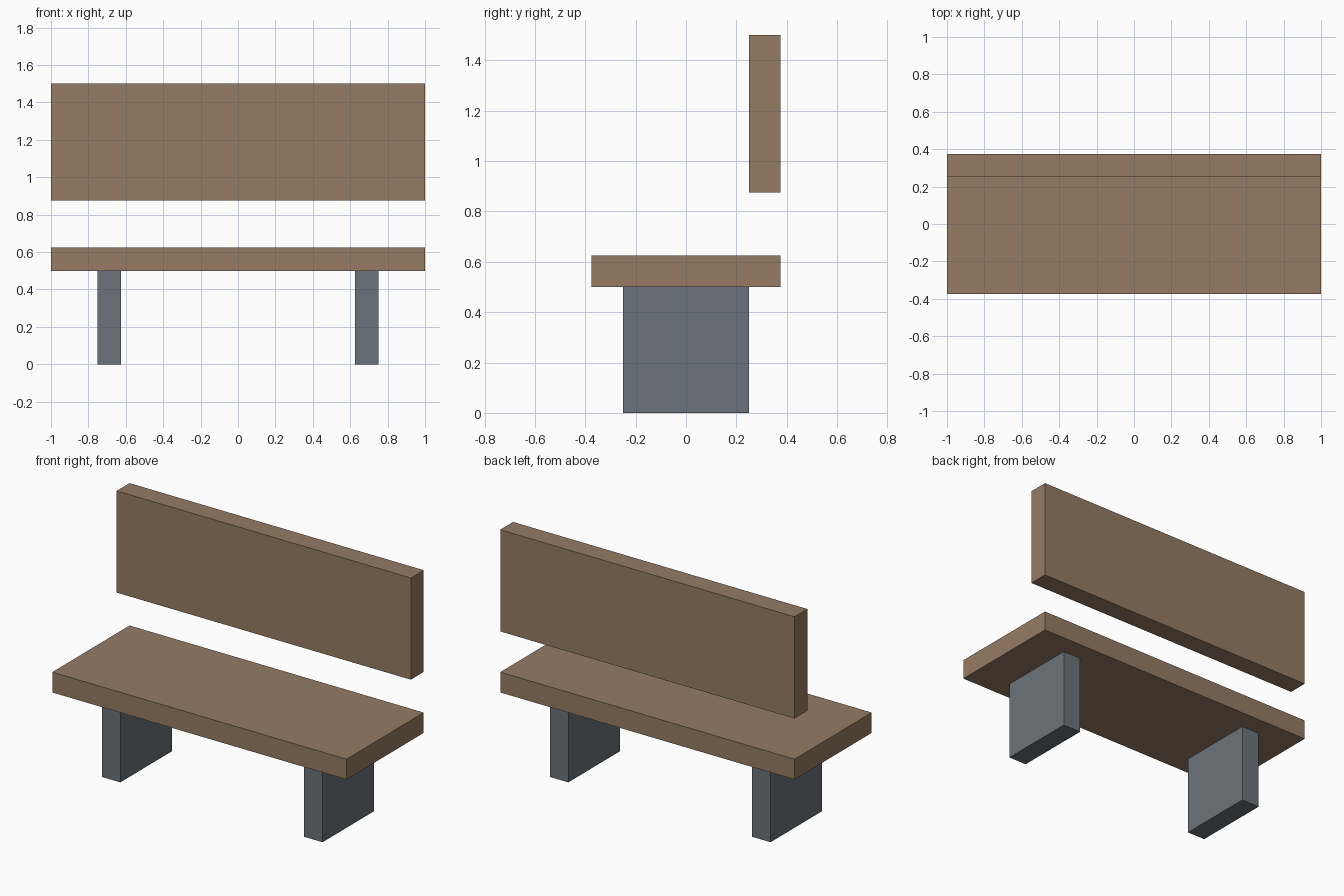
import bpy

if "Cube" in bpy.data.objects:
    bpy.data.objects.remove(bpy.data.objects["Cube"])


def material(name, color):
    mat = bpy.data.materials.new(name)
    mat.diffuse_color = (*color, 1)
    mat.use_nodes = True
    mat.node_tree.nodes["Principled BSDF"].inputs["Base Color"].default_value = mat.diffuse_color
    return mat


def box(name, low, high, mat):
    """Axis-aligned box between two corners."""
    center = [(a + b) / 2 for a, b in zip(low, high)]
    bpy.ops.mesh.primitive_cube_add(size=1, location=center)
    obj = bpy.context.object
    obj.name = name
    obj.scale = [b - a for a, b in zip(low, high)]
    bpy.ops.object.transform_apply(location=False, rotation=False, scale=True)
    obj.data.materials.append(mat)
    return obj


wood = material("wood", (0.30, 0.20, 0.127))
stone = material("stone", (0.145, 0.171, 0.198))

# Seat plank and the separate backrest board above its rear edge
box("seat", (-1, -0.375, 0.5), (1, 0.375, 0.625), wood)
box("backrest", (-1, 0.25, 0.875), (1, 0.375, 1.5), wood)

# Slab legs, mirrored left and right
for side, x in (("left", -0.6875), ("right", 0.6875)):
    box(side + "_leg", (x - 0.0625, -0.25, 0), (x + 0.0625, 0.25, 0.5), stone)
